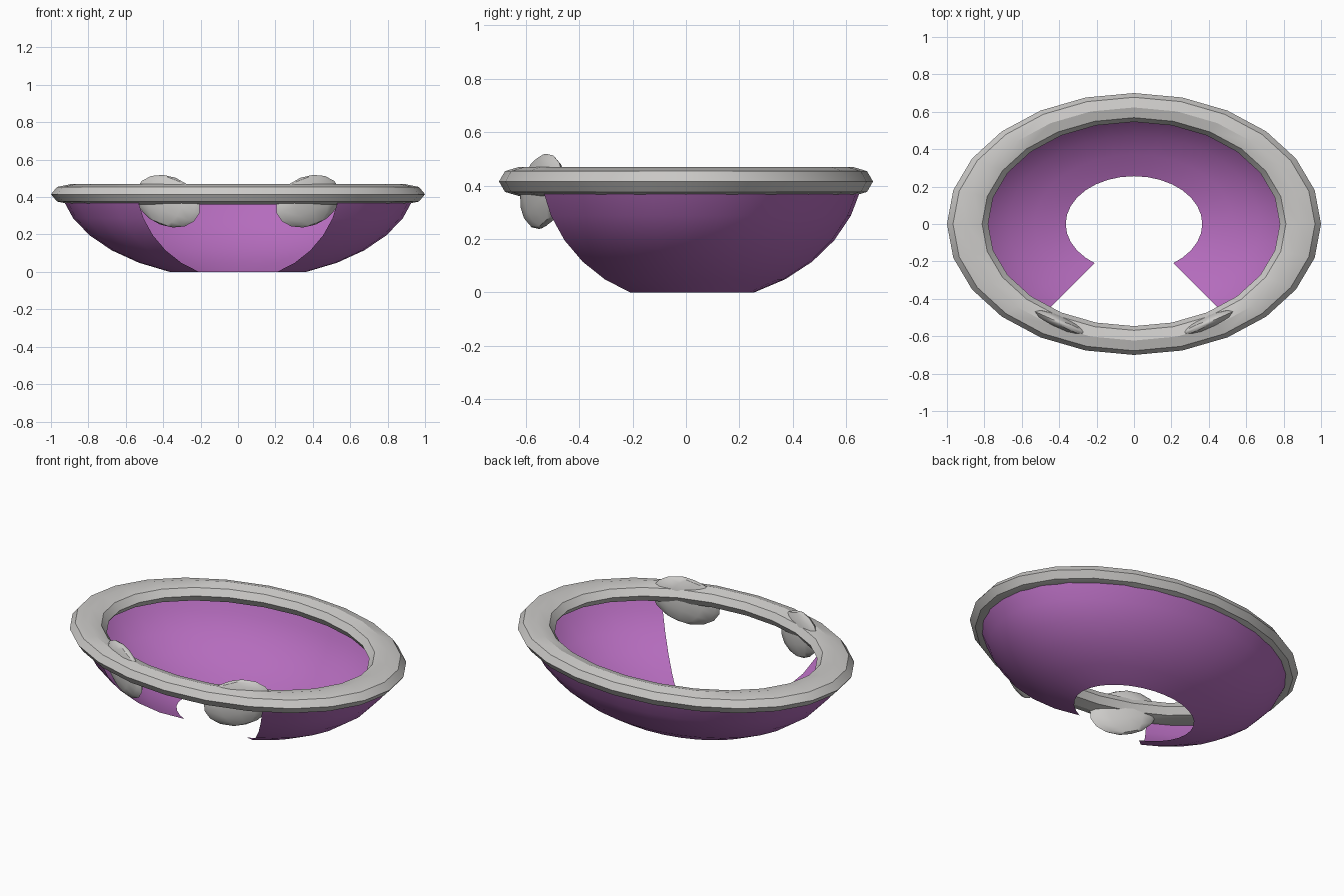
import bpy, bmesh, math
from mathutils import Matrix

cube = bpy.data.objects.get("Cube")
if cube:
    bpy.data.objects.remove(cube, do_unlink=True)

DEPTH = 0.7  # y squash shared by ring and bowl


def material(name, rgb):
    m = bpy.data.materials.new(name)
    m.use_nodes = True
    col = (*rgb, 1.0)
    m.diffuse_color = col
    m.node_tree.nodes["Principled BSDF"].inputs["Base Color"].default_value = col
    return m


def finish(name, bm, mat, angle):
    mesh = bpy.data.meshes.new(name)
    bm.to_mesh(mesh)
    bm.free()
    mesh.materials.append(mat)
    ob = bpy.data.objects.new(name, mesh)
    bpy.context.collection.objects.link(ob)
    bpy.ops.object.select_all(action='DESELECT')
    ob.select_set(True)
    bpy.context.view_layer.objects.active = ob
    bpy.ops.object.shade_smooth_by_angle(angle=math.radians(angle))
    return ob


def sweep(profile, angles, close_profile, close_sweep):
    """Turn an (r, z) profile about z; angles are measured from the front."""
    bm = bmesh.new()
    rows = [[bm.verts.new((r * math.sin(a), -DEPTH * r * math.cos(a), z))
             for r, z in profile] for a in angles]
    n, m = len(rows), len(profile)
    for i in range(n if close_sweep else n - 1):
        for j in range(m if close_profile else m - 1):
            a, b = rows[i], rows[(i + 1) % n]
            k = (j + 1) % m
            bm.faces.new((a[j], b[j], b[k], a[k]))
    return bm


grey = material("light grey", (0.60, 0.59, 0.575))
purple = material("purple", (0.46, 0.15, 0.51))

# Rim ring: flattened octagonal tube
tube = [(0.89 + 0.11 * math.cos(math.tau * k / 8),
         0.415 + 0.055 * math.sin(math.tau * k / 8)) for k in range(8)]
ring_bm = sweep(tube, [math.tau * k / 24 for k in range(24)], True, True)
bmesh.ops.recalc_face_normals(ring_bm, faces=ring_bm.faces[:])
finish("rim_ring", ring_bm, grey, 30)

# Bowl: band of an ellipsoid, open at the bottom and at the front
step = math.radians(11.25)
bowl = [(0.954 * math.sin(k * step),
         0.53 * (math.cos(2 * step) - math.cos(k * step))) for k in range(2, 8)]
gap = math.radians(35)
turns = [gap] + [k * step for k in range(4, 29)] + [math.tau - gap]
finish("bowl", sweep(bowl, turns, False, False), purple, 40)

# Two tilted lens-shaped pads through the front of the ring
for side, label in ((1, "left"), (-1, "right")):
    bm = bmesh.new()
    bmesh.ops.create_uvsphere(bm, u_segments=12, v_segments=8, radius=1)
    place = (Matrix.Translation((side * 0.375, -0.537, 0.378))
             @ Matrix.Rotation(side * math.radians(24), 4, 'Z')
             @ Matrix.Rotation(-side * math.radians(19.5), 4, 'Y')
             @ Matrix.Diagonal((0.195, 0.04, 0.133, 1)))
    bm.transform(place)
    finish(label + "_front_pad", bm, grey, 30)
